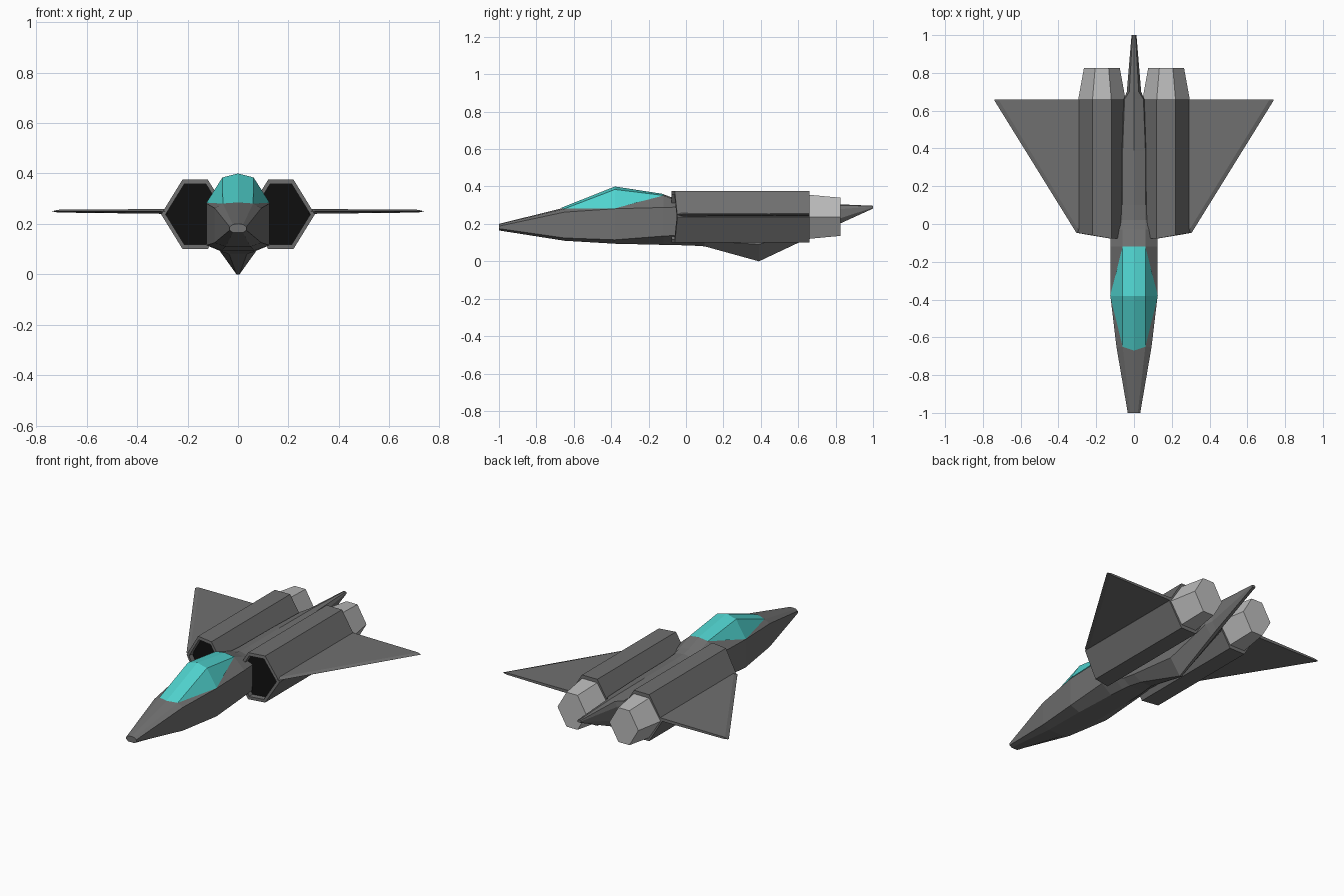
import bpy, bmesh


def material(name, rgb):
    m = bpy.data.materials.new(name)
    m.diffuse_color = (*rgb, 1)
    return m


GREY = material("hull_grey", (0.16, 0.16, 0.16))
LIGHT = material("nozzle_grey", (0.5, 0.5, 0.5))
BLACK = material("intake_black", (0.005, 0.005, 0.005))
TEAL = material("canopy_teal", (0.08, 0.65, 0.62))


def loft(name, rings, mat, closed=True, caps=(True, True)):
    """Skin a list of point rings and mirror the part across x = 0."""
    bm = bmesh.new()
    vs = [[bm.verts.new(p) for p in r] for r in rings]
    n = len(rings[0])
    for a, b in zip(vs, vs[1:]):
        for j in range(n if closed else n - 1):
            k = (j + 1) % n
            bm.faces.new((a[j], a[k], b[k], b[j]))
    for ring, cap in ((vs[0], caps[0]), (vs[-1], caps[1])):
        if cap:
            bm.faces.new(ring)
    bmesh.ops.remove_doubles(bm, verts=bm.verts, dist=1e-5)
    bmesh.ops.recalc_face_normals(bm, faces=bm.faces)
    me = bpy.data.meshes.new(name)
    bm.to_mesh(me)
    bm.free()
    me.materials.append(mat)
    ob = bpy.data.objects.new(name, me)
    bpy.context.collection.objects.link(ob)
    mod = ob.modifiers.new("mirror", "MIRROR")
    mod.use_clip = True
    return ob


# Fuselage: half sections from nose to tail spike, with the belly keel
# y, z crest, (x,z) shoulder, side x, z upper, z lower, bottom x, z bottom
stations = [
    (-1.00, .200, .020, .198, .033, .188, .175, .020, .165),
    (-0.65, .287, .060, .280, .093, .263, .125, .050, .110),
    (-0.38, .345, .060, .330, .125, .281, .115, .065, .094),
    (-0.12, .358, .060, .350, .125, .288, .135, .060, .088),
    (-0.03, .325, .060, .318, .122, .290, .140, .055, .086),
    (0.02, .315, .060, .300, .090, .270, .120, .050, .085),
    (0.10, .312, .060, .295, .085, .270, .110, .035, .080),
    (0.39, .312, .060, .292, .070, .270, .090, .006, .000),
    (0.66, .310, .050, .292, .055, .270, .180, .010, .127),
    (0.70, .310, .025, .300, .038, .270, .190, .010, .146),
    (1.00, .297, .008, .296, .013, .292, .287, .008, .282),
]
loft("fuselage", [[(0, y, zc), (xt, y, zt), (xs, y, zu), (xs, y, zl), (xb, y, zb), (0, y, zb)]
                  for y, zc, xt, zt, xs, zu, zl, xb, zb in stations], GREY, closed=False)

# Canopy
loft("canopy", [
    [(0, -.67, .285), (.06, -.65, .281), (.06, -.65, .281)],
    [(0, -.38, .40), (.062, -.38, .384), (.126, -.38, .283)],
    [(0, -.12, .36), (.06, -.12, .352), (.06, -.12, .352)],
], TEAL, closed=False, caps=(False, False))

CX, CZ = .17, .238


def hexagon(y, rx, flat, rz, sweep=0):
    pts = [(rx, 0), (flat, rz), (-flat, rz), (-rx, 0), (-flat, -rz), (flat, -rz)]
    return [(CX + x, y + sweep * max(0, x + flat), CZ + z) for x, z in pts]


# Engine nacelles with a rimmed, recessed intake
inner = (.117, .043, .120)
loft("nacelle", [
    hexagon(.66, .135, .05, .138),
    hexagon(-.077, .135, .05, .138, .17),
    hexagon(-.077, *inner, .17),
    hexagon(-.045, *inner, .17),
], GREY, caps=(True, False))
loft("intake", [hexagon(-.045, *inner, .17), hexagon(-.035, *inner, .17)], BLACK)

# Exhaust nozzles
loft("nozzle", [hexagon(.655, .126, .05, .118), hexagon(.825, .095, .036, .102)], LIGHT)

# Delta wings with bevelled leading edge
loft("wing", [
    [(.28, -.04, .240), (.30, -.02, .240), (.715, .655, .245), (.715, .66, .245), (.28, .66, .240)],
    [(.28, -.05, .250), (.305, -.047, .250), (.738, .652, .250), (.738, .66, .250), (.28, .66, .250)],
    [(.28, -.04, .259), (.30, -.02, .259), (.715, .655, .256), (.715, .66, .256), (.28, .66, .259)],
], GREY)
